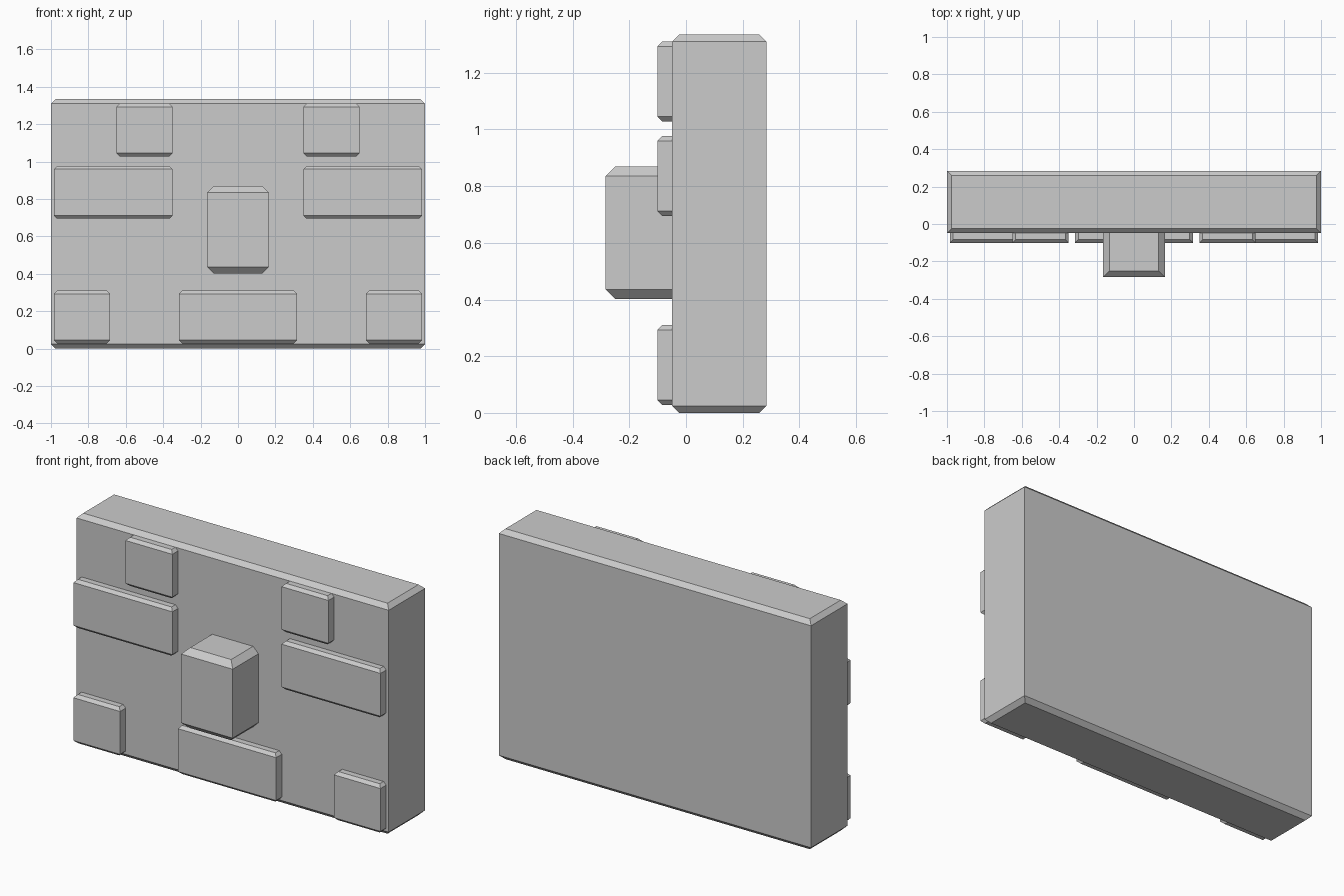
import bpy
import bmesh

if "Cube" in bpy.data.objects:
    bpy.data.objects.remove(bpy.data.objects["Cube"])


def stone(name, x0, x1, y0, y1, z0, z1, c):
    """Block with sharp vertical edges and chamfered top and bottom rims."""
    levels = [(z0, c), (z0 + c, 0), (z1 - c, 0), (z1, c)]
    bm = bmesh.new()
    rings = [[bm.verts.new(p) for p in ((x0 + i, y0 + i, z), (x1 - i, y0 + i, z),
                                        (x1 - i, y1 - i, z), (x0 + i, y1 - i, z))]
             for z, i in levels]
    for low, high in zip(rings, rings[1:]):
        for k in range(4):
            n = (k + 1) % 4
            bm.faces.new((low[k], low[n], high[n], high[k]))
    bm.faces.new(rings[0][::-1])
    bm.faces.new(rings[-1])
    mesh = bpy.data.meshes.new(name)
    bm.to_mesh(mesh)
    bm.free()
    obj = bpy.data.objects.new(name, mesh)
    bpy.context.collection.objects.link(obj)
    return obj


# Main wall slab
stone("wall_slab", -1, 1, -0.049, 0.284, 0, 1.335, 0.025)

# Large projecting block in the middle
stone("centre_block", -0.165, 0.165, -0.284, 0.0, 0.402, 0.869, 0.034)

# Shallow facing bricks, mirrored left and right
rows = [("upper_brick", 0.35, 0.65, 1.028, 1.31),
        ("middle_brick", 0.35, 0.984, 0.695, 0.977),
        ("lower_brick", 0.685, 0.984, 0.028, 0.31)]
for name, xa, xb, z0, z1 in rows:
    stone(name + "_right", xa, xb, -0.101, -0.02, z0, z1, 0.017)
    stone(name + "_left", -xb, -xa, -0.101, -0.02, z0, z1, 0.017)

# Long brick at the bottom centre
stone("lower_brick_centre", -0.315, 0.315, -0.101, -0.02, 0.028, 0.31, 0.017)
